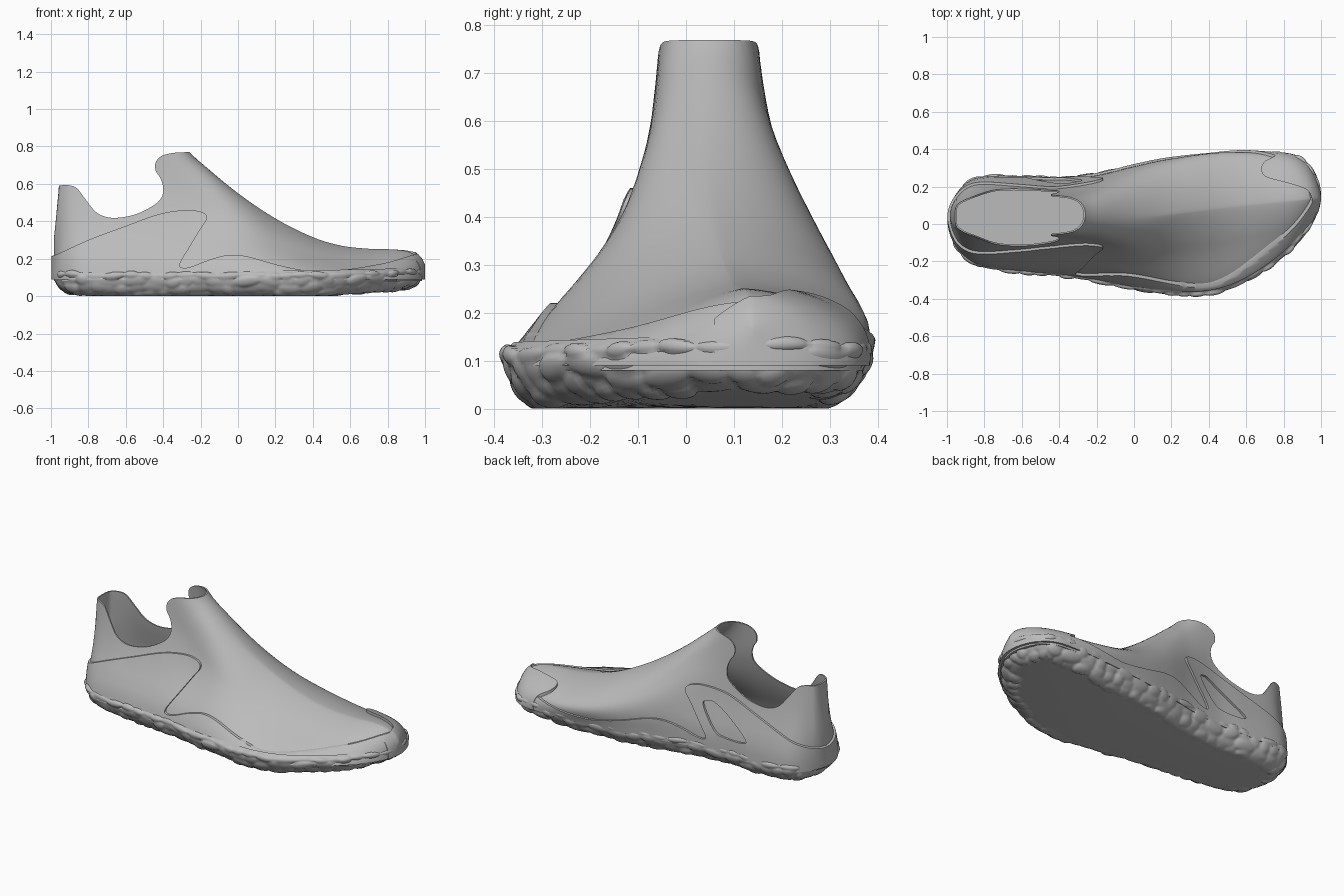
import bpy, bmesh, math, random
from mathutils import Vector

if "Cube" in bpy.data.objects:
    bpy.data.objects.remove(bpy.data.objects["Cube"])

random.seed(4)
grey = bpy.data.materials.new("mid_grey")
grey.diffuse_color = (0.5, 0.5, 0.5, 1)
grey.use_nodes = True
grey.node_tree.nodes["Principled BSDF"].inputs["Base Color"].default_value = grey.diffuse_color


def hermite(pts, x):
    """Smooth value of a table at x."""
    x = min(max(x, pts[0][0]), pts[-1][0])
    i = 0
    while i < len(pts) - 2 and x > pts[i + 1][0]:
        i += 1
    def slope(k):
        a, b = pts[max(k - 1, 0)], pts[min(k + 1, len(pts) - 1)]
        return (b[1] - a[1]) / (b[0] - a[0])
    (x0, y0), (x1, y1) = pts[i], pts[i + 1]
    h = x1 - x0
    t = (x - x0) / h
    return ((2*t**3 - 3*t*t + 1) * y0 + (t**3 - 2*t*t + t) * h * slope(i)
            + (3*t*t - 2*t**3) * y1 + (t**3 - t*t) * h * slope(i + 1))


def smooth_curve(pts, k, closed=False):
    """Catmull-Rom curve through 2D points."""
    n, out = len(pts), []
    for i in range(n if closed else n - 1):
        ids = [i - 1, i, i + 1, i + 2]
        p = [Vector(pts[j % n] if closed else pts[min(max(j, 0), n - 1)]) for j in ids]
        for s in range(k):
            t = s / k
            out.append(0.5 * (2*p[1] + (p[2] - p[0])*t + (2*p[0] - 5*p[1] + 4*p[2] - p[3])*t*t
                              + (3*p[1] - p[0] - 3*p[2] + p[3])*t**3))
    return out if closed else out + [Vector(pts[-1])]


def to_object(name, bm):
    bmesh.ops.recalc_face_normals(bm, faces=bm.faces)
    me = bpy.data.meshes.new(name)
    bm.to_mesh(me)
    bm.free()
    ob = bpy.data.objects.new(name, me)
    bpy.context.collection.objects.link(ob)
    me.materials.append(grey)
    return ob


def baked_mesh(ob):
    dg = bpy.context.evaluated_depsgraph_get()
    return bpy.data.meshes.new_from_object(ob.evaluated_get(dg))


def prism(pts, a, b, axis):
    """Extruded cutter: axis 'y' takes (x, z) points, 'z' takes (x, y) points."""
    place = (lambda p, d: (p[0], d, p[1])) if axis == 'y' else (lambda p, d: (p[0], p[1], d))
    bm = bmesh.new()
    ends = [[bm.verts.new(place(p, d)) for p in pts] for d in (a, b)]
    for e in ends:
        bm.faces.new(e)
    for i in range(len(pts)):
        n = (i + 1) % len(pts)
        bm.faces.new((ends[0][i], ends[0][n], ends[1][n], ends[1][i]))
    bmesh.ops.triangulate(bm, faces=bm.faces)
    return to_object("cutter", bm)


def boolean(ob, cutter, op):
    before = len(ob.data.polygons)
    m = ob.modifiers.new("cut", 'BOOLEAN')
    m.object, m.operation, m.solver = cutter, op, 'MANIFOLD'
    me = baked_mesh(ob)
    if len(me.polygons) in (0, before):
        m.solver = 'EXACT'
        me = baked_mesh(ob)
    ob.modifiers.clear()
    ob.data = me
    bpy.data.objects.remove(cutter)


def shade(ob, deg):
    bpy.ops.object.select_all(action='DESELECT')
    ob.select_set(True)
    bpy.context.view_layer.objects.active = ob
    bpy.ops.object.shade_smooth_by_angle(angle=math.radians(deg))


# plan outline, anticlockwise from the heel
OUTLINE = smooth_curve([
    (-1, .02), (-.97, -.1), (-.9, -.19), (-.8, -.235), (-.6, -.262), (-.4, -.28), (-.2, -.31),
    (0, -.35), (.2, -.378), (.35, -.383), (.5, -.355), (.65, -.285), (.8, -.18), (.9, -.08),
    (.97, .03), (1, .14), (.985, .24), (.94, .32), (.86, .372), (.7, .385), (.5, .374),
    (.2, .345), (0, .31), (-.2, .27), (-.4, .25), (-.6, .257), (-.8, .255), (-.9, .222),
    (-.97, .135)], 24, True)
lo = min(range(len(OUTLINE)), key=lambda i: OUTLINE[i].x)
OUTLINE = OUTLINE[lo:] + OUTLINE[:lo]
hi = max(range(len(OUTLINE)), key=lambda i: OUTLINE[i].x)
SIDE = {-1: OUTLINE[:hi + 1], 1: [OUTLINE[0]] + OUTLINE[:hi - 1:-1]}
X0, X1 = OUTLINE[0].x, OUTLINE[hi].x


def edge(x, side):
    c = SIDE[side]
    for a, b in zip(c, c[1:]):
        if a.x <= x <= b.x and b.x > a.x:
            return a.y + (b.y - a.y) * (x - a.x) / (b.x - a.x)
    return c[-1].y


# upper: cross-sections along x, computed once
TOP = [(-.985, .3), (-.97, .45), (-.955, .62), (-.94, .85), (-.9, 1), (-.45, 1), (-.36, .9),
       (-.26, .77), (-.2, .715), (0, .55), (.2, .415), (.4, .315), (.55, .27), (.7, .253),
       (.85, .248), (.93, .23), (.97, .195), (.985, .165)]
ANKLE = {1: [(.08, 1), (.2, .95), (.3, .82), (.4, .68), (.5, .57), (.6, .485), (.77, .42), (1.2, .37)],
         -1: [(.08, 1), (.2, .88), (.3, .71), (.4, .59), (.5, .52), (.6, .47), (.77, .425), (1.2, .37)]}
RIDGE = [(-1, .04), (-.2, .05), (.1, .045), (.5, .09), (1, .14)]
Z0, N, M = .08, 84, 44
SECTIONS = []
for i in range(1, N):
    x = X0 + (X1 - X0) * (1 - math.cos(math.pi * i / N)) / 2
    em, ep = edge(x, -1) * .965, edge(x, 1) * .965
    mid, half, x = (em + ep) / 2, (ep - em) / 2, x * .985
    top, ridge = hermite(TOP, x), hermite(RIDGE, x)
    k = min(max((x + .25) / .5, 0), 1)
    k = k * k * (3 - 2 * k)
    ring = []
    for j in range(M + 1):
        u = min(max(math.sin(math.pi * j / M), 0), 1)
        side = -1 if j < M / 2 else 1
        z = Z0 + (top - Z0) * u
        ankle = hermite(ANKLE[side], z) * (1 - u**9)**.5
        fore = (1 - u**2.2)**.62 if side > 0 else (1 - u**1.55)**.8
        s = min(u * 1.5, 1)
        centre = mid + (ridge - mid) * s * s * (3 - 2 * s)
        ring.append((x, centre + side * half * (ankle + (fore - ankle) * k), z))
    SECTIONS.append(ring)


def upper_shell(name, thickness, offset):
    bm = bmesh.new()
    rings = [[bm.verts.new(p) for p in ring] for ring in SECTIONS]
    for a, b in zip(rings, rings[1:]):
        for j in range(M + 1):
            n = (j + 1) % (M + 1)
            bm.faces.new((a[j], a[n], b[n], b[j]))
    for r in (rings[0], rings[-1]):  # close heel and toe
        for j in range(M // 2):
            bm.faces.new(list(dict.fromkeys((r[j], r[j + 1], r[M - j - 1], r[M - j]))))
    ob = to_object(name, bm)
    m = ob.modifiers.new("shell", 'SOLIDIFY')
    m.thickness, m.offset = thickness, offset
    me = baked_mesh(ob)
    ob.modifiers.clear()
    ob.data = me
    return ob


upper = upper_shell("upper", .008, -1)
collar = smooth_curve([(-.97, .585), (-.95, .592), (-.9, .592), (-.86, .575), (-.81, .51), (-.76, .45),
                       (-.7, .422), (-.63, .42), (-.54, .44), (-.46, .48), (-.41, .525), (-.4, .58),
                       (-.415, .63), (-.44, .67), (-.44, .715), (-.41, .748), (-.35, .765), (-.26, .77)], 5)
boolean(upper, prism([(-1.3, .58)] + collar + [(.5, .77), (.5, 1.5), (-1.3, 1.5)], -1, 1, 'y'), 'DIFFERENCE')
shade(upper, 45)

# raised side wraps with a heel wedge
rim = smooth_curve([(-1.1, .19), (-.99, .215), (-.8, .3), (-.6, .375), (-.45, .43), (-.35, .453),
                    (-.25, .46), (-.18, .443), (-.168, .41), (-.2, .36), (-.26, .26), (-.31, .175),
                    (-.3, .152), (-.25, .157), (-.15, .195), (-.05, .22), (.05, .212), (.2, .17),
                    (.35, .138), (.45, .132), (.6, .145), (.8, .18), (.95, .223), (1.1, .24)], 5)
rim = rim + [(1.1, .09), (-1.1, .09)]
for name, a, b in (("outer_side_wrap", -1, .05), ("inner_side_wrap", .05, 1)):
    wrap = upper_shell(name, .018, .4)
    boolean(wrap, prism(rim, a, b, 'y'), 'INTERSECT')
    if a > 0:  # triangular window
        hole = smooth_curve([(-.28, .35), (-.31, .38), (-.36, .37), (-.47, .3), (-.58, .215),
                             (-.55, .19), (-.43, .19), (-.36, .22)], 5, True)
        boolean(wrap, prism(hole, .06, 1, 'y'), 'DIFFERENCE')
    shade(wrap, 40)

# toe cap patch over the big toe
cap = upper_shell("toe_cap", .02, .5)
patch = smooth_curve([(.955, .06), (.95, .14), (.92, .185), (.82, .22), (.71, .25), (.68, .29),
                      (.7, .335), (.76, .37), (.82, .45)], 5)
boolean(cap, prism(patch + [(1.2, .45), (1.2, .06)], .09, .6, 'z'), 'INTERSECT')
shade(cap, 40)

# sole: outline rings swept along a rounded profile, with shingled tread lumps
COUNT = 440
length = [0]
for p, q in zip(OUTLINE, OUTLINE[1:] + OUTLINE[:1]):
    length.append(length[-1] + (q - p).length)
loop, k = [], 0
for i in range(COUNT):
    d = length[-1] * i / COUNT
    while length[k + 1] < d:
        k += 1
    t = (d - length[k]) / (length[k + 1] - length[k])
    loop.append(OUTLINE[k].lerp(OUTLINE[(k + 1) % len(OUTLINE)], t) * .988)
profile = smooth_curve([(.13, 0), (.085, .004), (.045, .024), (.017, .06), (.003, .098),
                        (.004, .12), (.019, .138)], 5)
bm = bmesh.new()
rings = []
for inset, z in profile:
    ring = []
    for i, p in enumerate(loop):
        t = loop[(i + 3) % COUNT] - loop[i - 3]
        q = p + Vector((-t.y, t.x)).normalized() * inset
        lift = .045 * max((q.x - .2) / .75, 0)**2 + .02 * max((-q.x - .7) / .25, 0)**2
        ring.append(bm.verts.new((q.x, q.y, z + lift * (1 - .7 * z / .138))))
    rings.append(ring)
for a, b in zip(rings, rings[1:]):
    for i in range(COUNT):
        n = (i + 1) % COUNT
        bm.faces.new((a[i], a[n], b[n], b[i]))
base = rings[0]
for i in range(COUNT // 2):
    quad = list(dict.fromkeys((base[i], base[i + 1], base[COUNT - i - 1], base[-i])))
    if len(quad) > 2:
        bm.faces.new(quad)
bmesh.ops.recalc_face_normals(bm, faces=bm.faces)
bm.normal_update()
LUMPS = 52
size = [[random.uniform(.25, 1) for _ in range(LUMPS)] for _ in range(4)]
moves = []
for lv, ring in enumerate(rings):
    for i, v in enumerate(ring):
        h = 0
        for row in range(4):
            f = i / COUNT * LUMPS + row * .5 + .4 * math.sin(i / COUNT * 44 + row * 2)
            du = (f % 1 - .5) / .56
            dv = (lv - (7 + row * 5.2 + 1.2 * math.sin(i * .21 + row))) / 4.2
            h = max(h, size[row][int(f) % LUMPS] * math.sqrt(max(0, 1 - du * du - dv * dv)))
        moves.append((v, v.normal * h * .016))
for v, d in moves:
    v.co += d
    v.co.z = max(v.co.z, 0)
sole = to_object("treaded_sole", bm)
shade(sole, 60)
